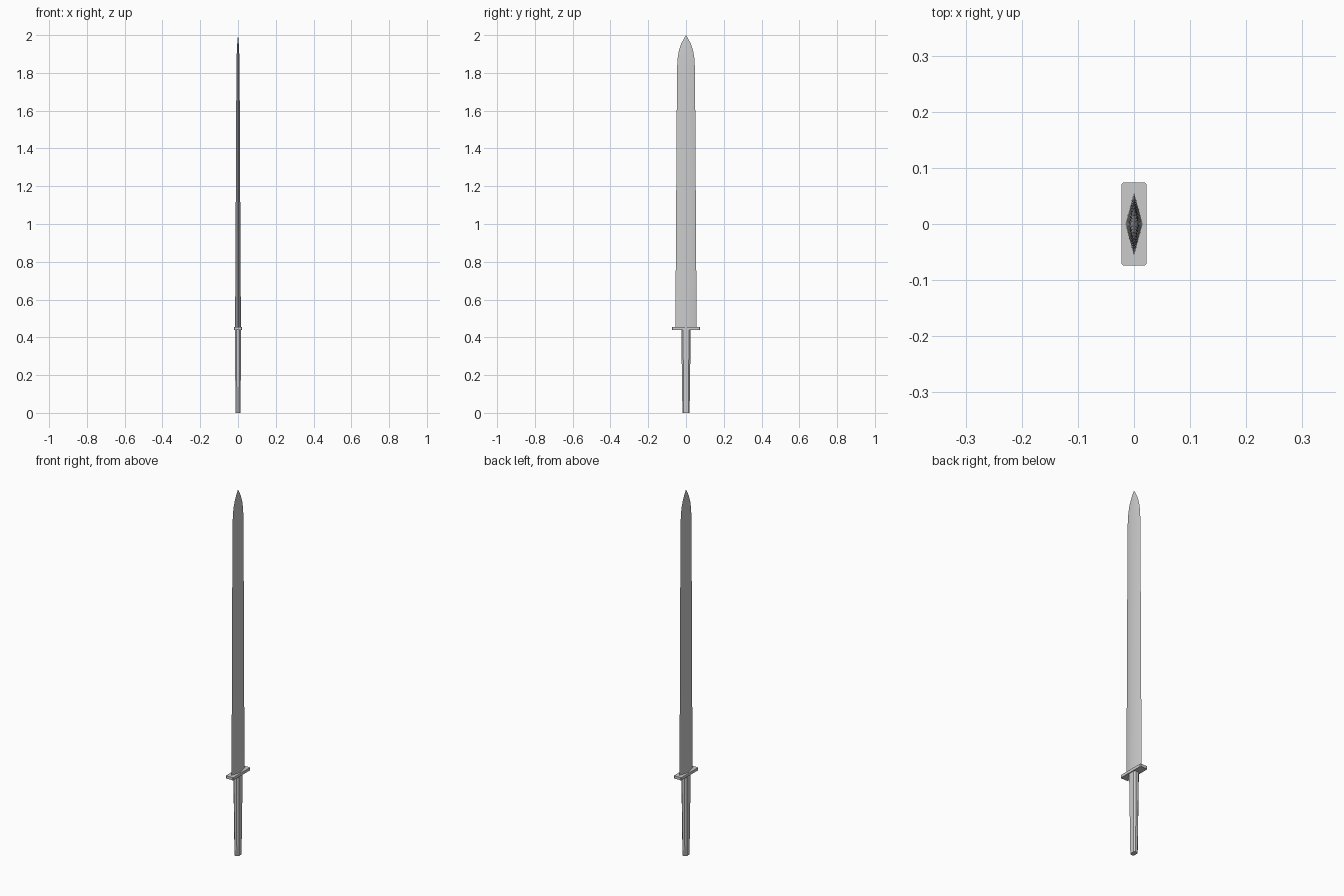
import bpy, bmesh, math

if "Cube" in bpy.data.objects:
    bpy.data.objects.remove(bpy.data.objects["Cube"])


def loft(name, sections, tip=None, smooth_angle=None):
    """Skin a stack of (z, outline) sections, closing the top with a cap or a tip."""
    bm = bmesh.new()
    rings = [[bm.verts.new((x, y, z)) for x, y in outline] for z, outline in sections]
    n = len(rings[0])
    for a, b in zip(rings, rings[1:]):
        for i in range(n):
            j = (i + 1) % n
            bm.faces.new((a[i], a[j], b[j], b[i]))
    bm.faces.new(rings[0][::-1])
    if tip:
        apex = bm.verts.new(tip)
        for i in range(n):
            bm.faces.new((rings[-1][i], rings[-1][(i + 1) % n], apex))
    else:
        bm.faces.new(rings[-1])
    bmesh.ops.recalc_face_normals(bm, faces=bm.faces)
    mesh = bpy.data.meshes.new(name)
    bm.to_mesh(mesh)
    bm.free()
    obj = bpy.data.objects.new(name, mesh)
    bpy.context.collection.objects.link(obj)
    if smooth_angle:
        bpy.context.view_layer.objects.active = obj
        obj.select_set(True)
        bpy.ops.object.shade_smooth_by_angle(angle=math.radians(smooth_angle))
        obj.select_set(False)
    return obj


def diamond(hx, hy):
    return [(hx, 0), (0, hy), (-hx, 0), (0, -hy)]


def chamfered(hx, hy, c):
    return [(hx, -hy + c), (hx, hy - c), (hx - c, hy), (-hx + c, hy),
            (-hx, hy - c), (-hx, -hy + c), (-hx + c, -hy), (hx - c, -hy)]


# Blade: tapering diamond section with a curved point
blade_profile = [(0.452, 0.0155, 0.056), (0.8, 0.0135, 0.054), (1.2, 0.0115, 0.0515),
                 (1.6, 0.0095, 0.049), (1.83, 0.0085, 0.047), (1.88, 0.0075, 0.044),
                 (1.92, 0.006, 0.037), (1.955, 0.004, 0.025), (1.98, 0.002, 0.012)]
loft("blade", [(z, diamond(hx, hy)) for z, hx, hy in blade_profile],
     tip=(0, 0, 2.0), smooth_angle=60)

# Guard: thin plate with slightly cut corners
loft("guard", [(z, chamfered(0.022, 0.074, 0.003)) for z in (0.440, 0.455)])

# Grip: chamfered bar narrowing towards the bottom
loft("grip", [(0.0, chamfered(0.013, 0.019, 0.007)),
              (0.442, chamfered(0.017, 0.025, 0.009))])
